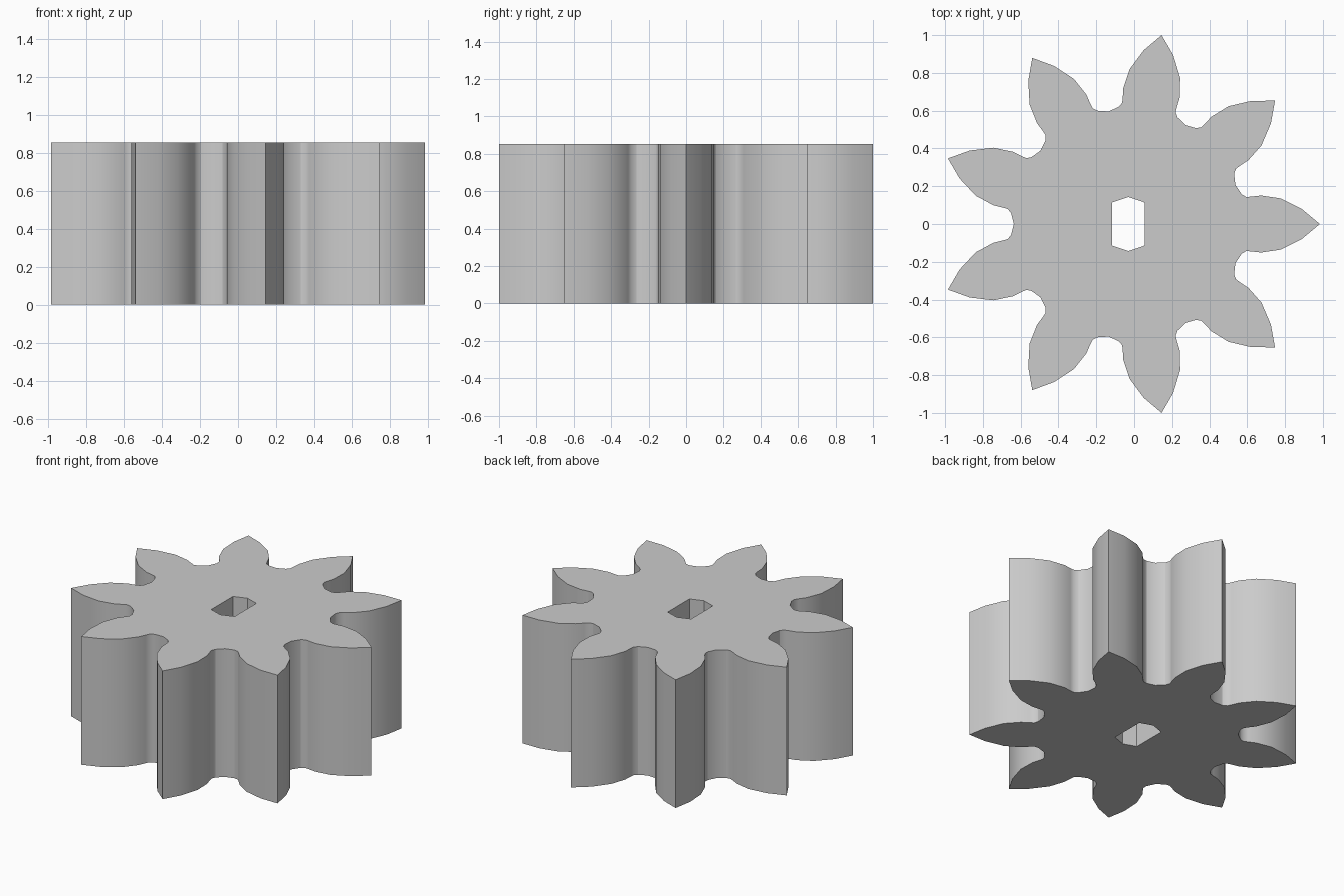
import bpy
import bmesh
from math import cos, sin, radians

cube = bpy.data.objects.get("Cube")
if cube:
    bpy.data.objects.remove(cube, do_unlink=True)

TEETH = 9
HEIGHT = 0.853
CENTRE_X = -0.031

# Plain grey material
grey = bpy.data.materials.new("plain grey")
grey.use_nodes = True
colour = (0.6, 0.6, 0.6, 1)
grey.diffuse_color = colour
grey.node_tree.nodes["Principled BSDF"].inputs["Base Color"].default_value = colour

# Half tooth from tip to valley: radius, angle from tooth centre, sharp corner
HALF = [(1.0154, 0, True), (0.924, 4.9, False), (0.82, 9.5, False),
        (0.72, 12.1, False), (0.67, 12.5, False), (0.642, 12.9, False),
        (0.622, 14.7, True), (0.605, 20, False)]
tooth = HALF + [(r, 40 - a, s) for r, a, s in HALF[-2:0:-1]]


def ring(bm, points):
    """Add a closed loop of edges."""
    verts = [bm.verts.new((x + CENTRE_X, y, 0)) for x, y in points]
    return [bm.edges.new((v, verts[i - 1])) for i, v in enumerate(verts)], verts


bm = bmesh.new()

# Toothed outline
outline, sharp = [], []
for t in range(TEETH):
    for r, a, s in tooth:
        angle = radians(t * 360 / TEETH + a)
        outline.append((r * cos(angle), r * sin(angle)))
        sharp.append(s)
edges, outer_verts = ring(bm, outline)

# Six-sided shaft hole
w, side, peak = 0.086, 0.114, 0.143
hole_edges, hole_verts = ring(bm, [(w, -side), (w, side), (0, peak),
                                   (-w, side), (-w, -side), (0, -peak)])
corners = {tuple(v.co.xy) for v, s in zip(outer_verts, sharp) if s}
corners |= {tuple(v.co.xy) for v in hole_verts}

# Fill the flat face and extrude it into a solid
bmesh.ops.triangle_fill(bm, edges=edges + hole_edges, use_beauty=True,
                        use_dissolve=False, normal=(0, 0, -1))
extruded = bmesh.ops.extrude_face_region(bm, geom=bm.faces[:], use_keep_orig=True)
top = [g for g in extruded["geom"] if isinstance(g, bmesh.types.BMVert)]
bmesh.ops.translate(bm, verts=top, vec=(0, 0, HEIGHT))
bmesh.ops.recalc_face_normals(bm, faces=bm.faces[:])

# Smooth flanks with crisp rims, tips and root corners
for f in bm.faces:
    f.smooth = abs(f.normal.z) < 0.5
for e in bm.edges:
    a, b = e.verts
    if abs(a.co.z - b.co.z) < 0.01:
        e.smooth = False
    elif tuple(a.co.xy) in corners:
        e.smooth = False

mesh = bpy.data.meshes.new("gear")
bm.to_mesh(mesh)
bm.free()
mesh.materials.append(grey)
gear = bpy.data.objects.new("gear", mesh)
bpy.context.collection.objects.link(gear)
